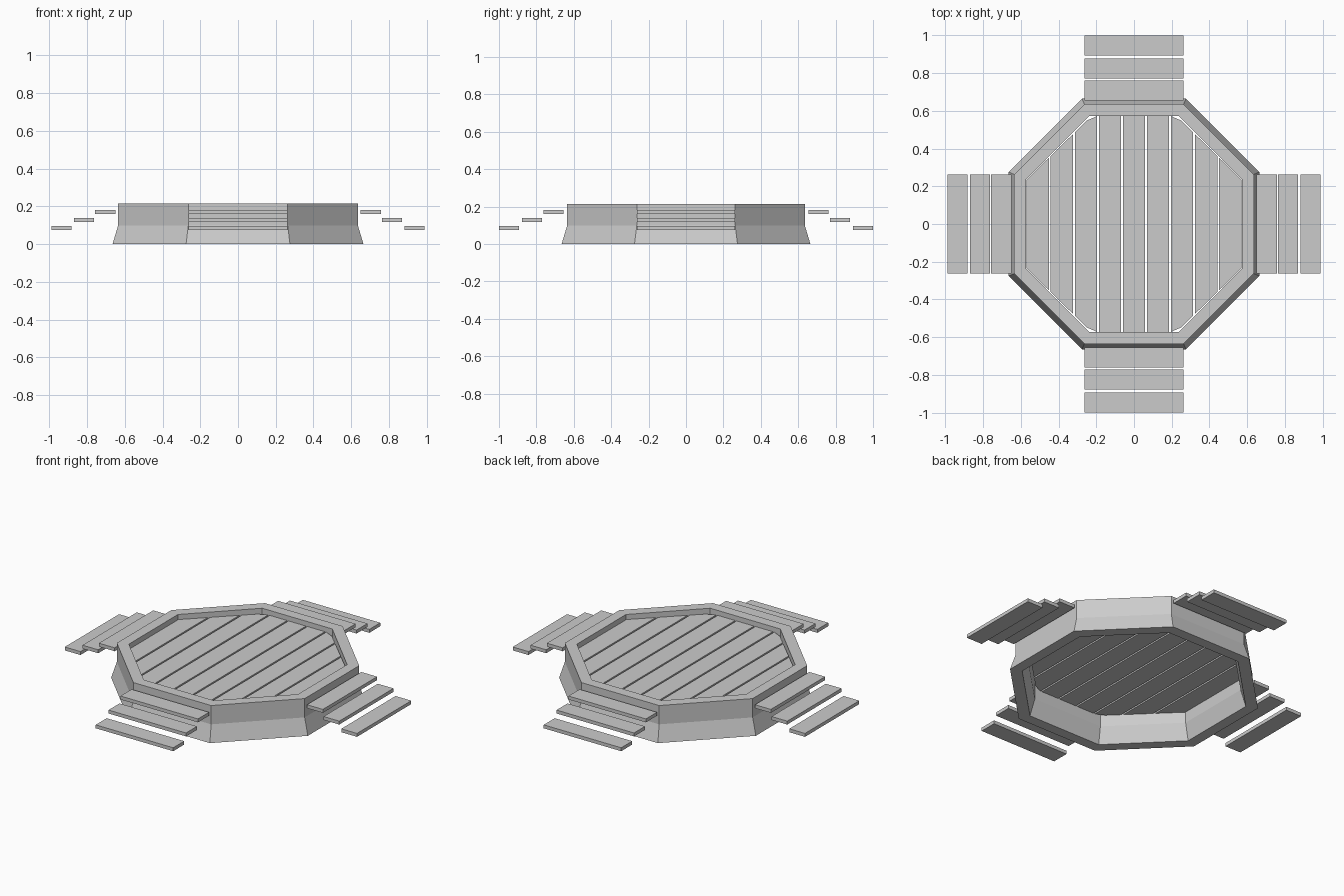
import bpy, bmesh
from math import pi, cos, sin

if "Cube" in bpy.data.objects:
    bpy.data.objects.remove(bpy.data.objects["Cube"])


def make_object(name, bm):
    bmesh.ops.recalc_face_normals(bm, faces=bm.faces[:])
    mesh = bpy.data.meshes.new(name)
    bm.to_mesh(mesh)
    bm.free()
    ob = bpy.data.objects.new(name, mesh)
    bpy.context.collection.objects.link(ob)
    return ob


def prism(name, outline, z0, z1):
    bm = bmesh.new()
    face = bm.faces.new([bm.verts.new((x, y, z0)) for x, y in outline])
    ext = bmesh.ops.extrude_face_region(bm, geom=[face], use_keep_orig=True)
    for v in ext["geom"]:
        if isinstance(v, bmesh.types.BMVert):
            v.co.z = z1
    return make_object(name, bm)


# Octagonal frame: closed profile (flat-to-centre distance, height) swept round 8 corners
profile = [(0.635, 0.215), (0.635, 0.10), (0.665, 0.0),
           (0.60, 0.0), (0.572, 0.10), (0.572, 0.215)]
bm = bmesh.new()
rings = []
for i in range(8):
    a = pi / 8 + i * pi / 4
    rings.append([bm.verts.new((r / cos(pi / 8) * cos(a), r / cos(pi / 8) * sin(a), z))
                  for r, z in profile])
for i in range(8):
    for j in range(len(profile)):
        k = (j + 1) % len(profile)
        n = (i + 1) % 8
        bm.faces.new((rings[i][j], rings[i][k], rings[n][k], rings[n][j]))
make_object("octagon_frame", bm)

# Deck planks running front to back, ends trimmed to the frame
EDGE = [(0.195, 0.572), (0.25, 0.548), (0.57, 0.235)]


def plank_end(x):
    x = abs(x)
    if x <= EDGE[0][0]:
        return EDGE[0][1]
    for (xa, ya), (xb, yb) in zip(EDGE, EDGE[1:]):
        if x <= xb + 1e-6:
            return ya + (yb - ya) * (x - xa) / (xb - xa)
    return EDGE[-1][1]


PITCH, GAP = 0.1275, 0.01
for i in range(9):
    c = (i - 4) * PITCH
    x0 = max(c - (PITCH - GAP) / 2, -0.57)
    x1 = min(c + (PITCH - GAP) / 2, 0.57)
    xs = [x0] + [x for x in (-0.25, 0.25) if x0 < x < x1] + [x1]
    outline = [(x, -plank_end(x)) for x in xs] + [(x, plank_end(x)) for x in reversed(xs)]
    prism(f"deck_plank_{i + 1}", outline, 0.165, 0.185)

# Three floating step treads on each of the four sides
TREADS = [(0.65, 0.757, 0.16), (0.762, 0.868, 0.118), (0.882, 0.988, 0.075)]
for side, quarter in (("right", 0), ("back", 1), ("left", 2), ("front", 3)):
    shift = 0.012 if quarter % 2 else 0.0
    for n, (near, far, z) in enumerate(TREADS):
        a, b = near + shift * (n + 1) / 3, far + shift * (n + 1) / 3
        outline = [(a, -0.262), (b, -0.262), (b, 0.262), (a, 0.262)]
        for _ in range(quarter):
            outline = [(-y, x) for x, y in outline]
        prism(f"{side}_step_{n + 1}", outline, z, z + 0.021)
